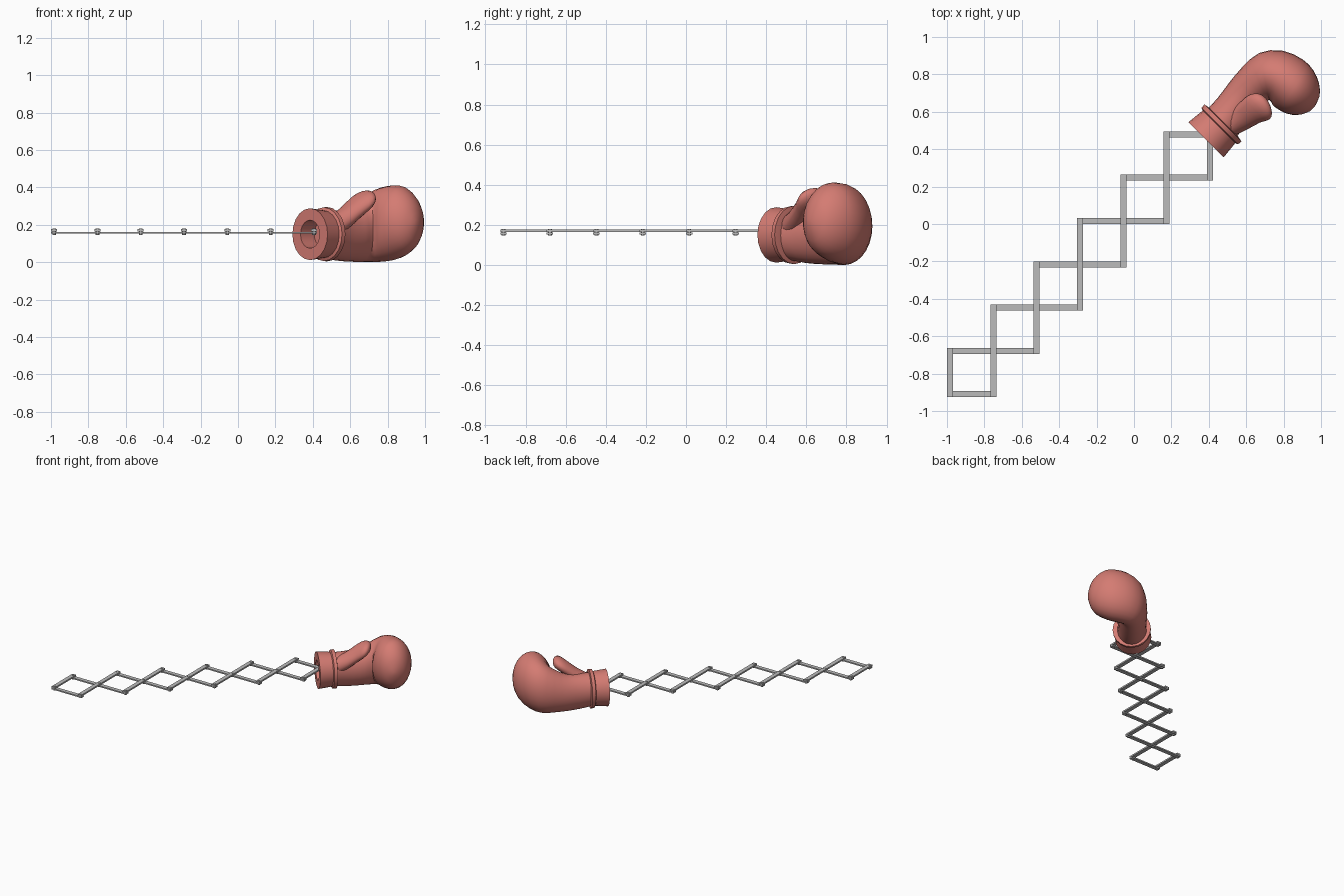
import bpy, bmesh, math
from mathutils import Vector

if "Cube" in bpy.data.objects:
    bpy.data.objects.remove(bpy.data.objects["Cube"])

S = math.sqrt(0.5)
MOUTH = (0.385, 0.45)          # centre of the glove opening


def material(name, rgb):
    m = bpy.data.materials.new(name)
    m.diffuse_color = (*rgb, 1)
    m.use_nodes = True
    m.node_tree.nodes["Principled BSDF"].inputs["Base Color"].default_value = m.diffuse_color
    return m


RED = material("glove red", (0.66, 0.20, 0.17))
GREY = material("bar grey", (0.50, 0.50, 0.50))


def world(u, v, z):
    """Glove frame: u along the arm, v sideways, z up."""
    return Vector((MOUTH[0] + (u + v) * S, MOUTH[1] + (u - v) * S, z))


def finish(name, bm, mat, angle=None):
    bmesh.ops.recalc_face_normals(bm, faces=bm.faces)
    me = bpy.data.meshes.new(name)
    bm.to_mesh(me)
    bm.free()
    me.materials.append(mat)
    ob = bpy.data.objects.new(name, me)
    bpy.context.collection.objects.link(ob)
    if angle:
        bpy.ops.object.select_all(action='DESELECT')
        bpy.context.view_layer.objects.active = ob
        ob.select_set(True)
        bpy.ops.object.shade_smooth_by_angle(angle=math.radians(angle))
    return ob


def loft(bm, rings, caps=True):
    rows = [[bm.verts.new(p) for p in r] for r in rings]
    n = len(rows[0])
    for a, b in zip(rows, rows[1:]):
        for i in range(n):
            j = (i + 1) % n
            bm.faces.new((a[i], a[j], b[j], b[i]))
    if caps:
        bm.faces.new(rows[0])
        bm.faces.new(rows[-1])


def section(u, v, tilt, a, z0, z1, n):
    """Ellipse across the path, turned by tilt in the ground plane."""
    t = math.radians(tilt)
    zc, b = (z0 + z1) / 2, (z1 - z0) / 2
    pts = []
    for i in range(n):
        w = 2 * math.pi * i / n
        d = a * math.cos(w)
        pts.append(world(u - d * math.sin(t), v + d * math.cos(t), zc + b * math.sin(w)))
    return pts


def smooth_rows(rows, steps):
    """Catmull-Rom interpolation of the section parameters."""
    out = []
    for i in range(len(rows) - 1):
        p = [rows[max(0, min(len(rows) - 1, i + k))] for k in (-1, 0, 1, 2)]
        for s in range(steps):
            t = s / steps
            out.append([0.5 * (2 * b + (c - a) * t + (2 * a - 5 * b + 4 * c - d) * t * t
                               + (3 * b - a - 3 * c + d) * t ** 3) for a, b, c, d in zip(*p)])
    return out + [rows[-1]]


# Fist and wrist: one tube curling sideways (u, v, tilt, half width, bottom, top)
fist = [(.10, 0, 0, .110, .025, .275), (.20, -.01, 0, .104, .010, .275),
        (.30, -.02, 0, .108, .004, .285), (.385, -.025, 12, .115, .002, .325),
        (.46, -.02, 33, .128, .000, .370), (.505, .035, 55, .147, .003, .400),
        (.528, .105, 73, .148, .012, .411), (.533, .165, 80, .138, .032, .405),
        (.530, .223, 86, .110, .065, .365), (.525, .265, 90, .068, .120, .305),
        (.520, .286, 90, .015, .195, .230)]
bm = bmesh.new()
loft(bm, [section(*r, 28) for r in smooth_rows(fist, 2)])
finish("glove_body", bm, RED, 40)

# Thumb resting on the upper side
thumb = [(.12, .035, 0, .055, .12, .25), (.20, .050, 0, .068, .17, .290),
         (.27, .063, 0, .076, .225, .342), (.32, .077, 2, .086, .268, .376),
         (.355, .080, 5, .070, .297, .384), (.375, .080, 8, .040, .318, .374),
         (.382, .080, 8, .010, .340, .355)]
bm = bmesh.new()
loft(bm, [section(*r, 20) for r in smooth_rows(thumb, 2)])
finish("thumb", bm, RED, 40)

# Cuff: hollow sleeve with a flared rim (u, radius)
cuff = [(.11, .068), (0, .072), (0, .133), (.05, .128), (.098, .123),
        (.104, .138), (.128, .140), (.135, .105)]
bm = bmesh.new()
loft(bm, [section(u, 0, 0, r, .15 - r * 1.04, .15 + r * 1.04, 20) for u, r in cuff])
finish("cuff", bm, RED, 20)

# Scissor lattice
X0, Y0, STEP, COUNT, W = -0.983, -0.910, 0.2315, 6, 0.016


def box(name, x0, x1, y0, y1, z0, z1):
    bm = bmesh.new()
    loft(bm, [[(x0, y0, z), (x1, y0, z), (x1, y1, z), (x0, y1, z)] for z in (z0, z1)])
    finish(name, bm, GREY)


for k in range(COUNT + 1):
    lo, hi = max(k - 1, 0), min(k + 1, COUNT)
    x, y = X0 + k * STEP, Y0 + k * STEP
    # lower bars run along x, upper bars along y
    box("lower_bar", X0 + lo * STEP - W, X0 + hi * STEP + W, y - W, y + W, .153, .163)
    box("upper_bar", x - W, x + W, Y0 + lo * STEP - W, Y0 + hi * STEP + W, .165, .177)
    # pivot pins where the bars cross
    for j in range(lo, hi + 1):
        bm = bmesh.new()
        loft(bm, [[(x + .010 * math.cos(i * math.pi / 5),
                    Y0 + j * STEP + .010 * math.sin(i * math.pi / 5), z)
                   for i in range(10)] for z in (.146, .180)])
        finish("pivot_pin", bm, GREY, 30)
